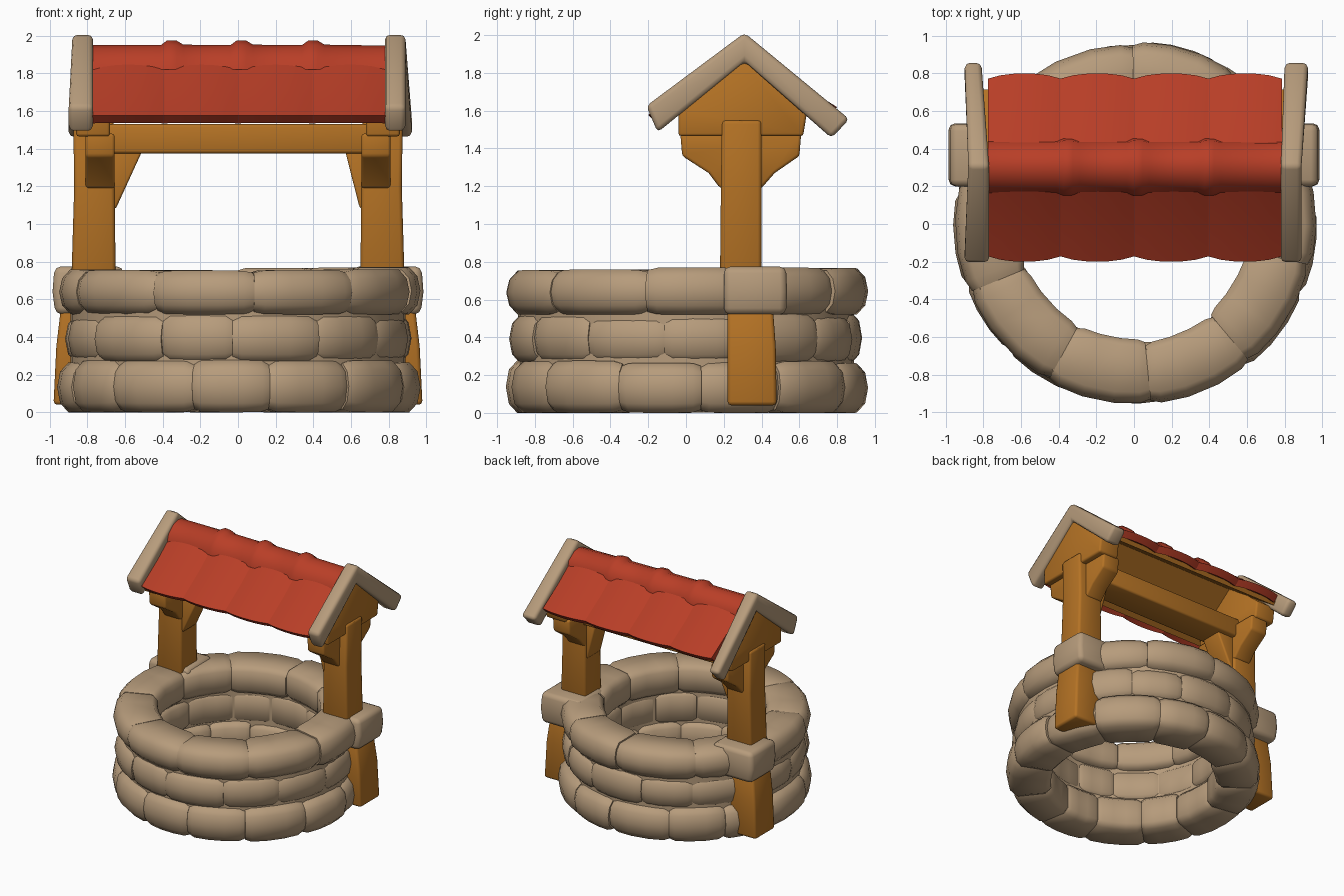
import bpy, bmesh, random
from math import sin, cos, pi, radians
from mathutils import Vector

random.seed(7)
if "Cube" in bpy.data.objects:
    bpy.data.objects.remove(bpy.data.objects["Cube"], do_unlink=True)


def material(name, rgb):
    m = bpy.data.materials.new(name)
    m.use_nodes = True
    m.diffuse_color = (*rgb, 1)
    m.node_tree.nodes["Principled BSDF"].inputs["Base Color"].default_value = (*rgb, 1)
    return m


STONE = material("tan stone", (0.47, 0.33, 0.20))
WOOD = material("orange wood", (0.46, 0.17, 0.018))
TILE = material("red tile", (0.48, 0.048, 0.02))


def loft(name, rings, mat, bevel=0.0, closed=False, angle=50):
    """Skin a list of equal-length point rings, capped unless closed."""
    bm = bmesh.new()
    vs = [[bm.verts.new(p) for p in ring] for ring in rings]
    n = len(vs[0])
    pairs = list(zip(vs, vs[1:]))
    if closed:
        pairs.append((vs[-1], vs[0]))
    for a, b in pairs:
        for i in range(n):
            j = (i + 1) % n
            bm.faces.new((a[i], a[j], b[j], b[i]))
    if not closed:
        bm.faces.new(vs[0][::-1])
        bm.faces.new(vs[-1])
    bmesh.ops.recalc_face_normals(bm, faces=bm.faces)
    if bevel:
        sharp = [e for e in bm.edges if e.calc_face_angle(0) > 0.5]
        bmesh.ops.bevel(bm, geom=sharp, offset=bevel, segments=2, profile=0.5,
                        affect='EDGES', clamp_overlap=True)
    mesh = bpy.data.meshes.new(name)
    bm.to_mesh(mesh)
    bm.free()
    mesh.materials.append(mat)
    ob = bpy.data.objects.new(name, mesh)
    bpy.context.collection.objects.link(ob)
    bpy.ops.object.select_all(action='DESELECT')
    ob.select_set(True)
    bpy.context.view_layer.objects.active = ob
    bpy.ops.object.shade_smooth_by_angle(angle=radians(angle))
    return ob


def prism_x(name, profile, x0, x1, mat, bevel=0.015):
    """Extrude a (y, z) profile along x."""
    return loft(name, [[(x, y, z) for y, z in profile] for x in (x0, x1)], mat, bevel)


def column(name, sections, mat, bevel=0.02):
    """Stack of rectangles (x0, x1, y0, y1, z)."""
    return loft(name, [[(a, c, z), (b, c, z), (b, d, z), (a, d, z)]
                       for a, b, c, d, z in sections], mat, bevel)


def stone(name, a0, a1, r0, r1, z0, z1):
    """Curved wall block with softened edges and slightly pinched ends."""
    c, cr, cz = 0.04, (r0 + r1) / 2, (z0 + z1) / 2
    profile = [(r0 + c, z0), (r1 - c * 1.3, z0), (r1 - 0.008, z0 + c * 1.2), (r1 + 0.008, cz),
               (r1 - 0.008, z1 - c * 1.2), (r1 - c * 1.3, z1), (r0 + c, z1),
               (r0, z1 - c), (r0, z0 + c)]
    rings = []
    for t, s in ((0.0, 0.88), (0.1, 0.98), (0.35, 1), (0.65, 1), (0.9, 0.98), (1.0, 0.88)):
        a = a0 + (a1 - a0) * t
        rings.append([((cr + (r - cr) * s) * cos(a), (cr + (r - cr) * s) * sin(a),
                       cz + (z - cz) * s) for r, z in profile])
    return loft(name, rings, STONE)


# Wall: a hidden core with three courses of stones
core = ((0.67, 0.03), (0.89, 0.03), (0.89, 0.73), (0.67, 0.73))
loft("wall_core", [[(r * cos(a), r * sin(a), z) for r, z in core]
                   for a in (2 * pi * i / 40 for i in range(40))], STONE, closed=True)
courses = (("bottom", 13, 0.63, 0.95, 0.0, 0.275, 6),
           ("middle", 13, 0.65, 0.92, 0.26, 0.53, 20),
           ("top", 10, 0.62, 0.95, 0.52, 0.765, 22))
for label, count, r0, r1, z0, z1, start in courses:
    step = 2 * pi / count
    joints = [radians(start) + step * (i + random.uniform(-0.1, 0.1)) for i in range(count)]
    joints.append(joints[0] + 2 * pi)
    for i in range(count):
        stone(f"{label}_stone_{i + 1}", joints[i], joints[i + 1],
              r0 + random.uniform(-0.012, 0.012), r1 + random.uniform(-0.012, 0.015),
              z0, z1 + random.uniform(-0.012, 0.006))

# Posts, braces and gables, one set on each side
for side, s, reach in (("left", 1, 0.57), ("right", -1, 0.51)):
    column(f"{side}_post_foot", [(s * 0.75, s * 0.98, 0.22, 0.48, 0.04),
                                 (s * 0.72, s * 0.965, 0.22, 0.475, 0.35),
                                 (s * 0.70, s * 0.94, 0.22, 0.46, 0.56)], WOOD)
    column(f"{side}_post_collar_stone", [(s * 0.62, s * 0.97, 0.20, 0.53, 0.52),
                                         (s * 0.60, s * 0.985, 0.20, 0.535, 0.64),
                                         (s * 0.61, s * 0.975, 0.20, 0.53, 0.775)],
           STONE, 0.035)
    column(f"{side}_post", [(s * 0.65, s * 0.885, 0.18, 0.40, 0.70),
                            (s * 0.655, s * 0.87, 0.185, 0.40, 1.2),
                            (s * 0.66, s * 0.875, 0.19, 0.40, 1.55)], WOOD)
    prism_x(f"{side}_bracket", [(-0.03, 1.48), (-0.02, 1.36), (0.12, 1.27), (0.18, 1.19),
                                (0.40, 1.19), (0.47, 1.27), (0.60, 1.36), (0.61, 1.48)],
            s * 0.655, s * 0.81, WOOD)
    prism_x(f"{side}_gable", [(-0.04, 1.465), (0.62, 1.465), (0.64, 1.59),
                              (0.30, 1.88), (-0.04, 1.61)], s * 0.68, s * 0.86, WOOD)
    brace = [(0.68, 1.06), (0.645, 1.09), (reach, 1.385), (0.68, 1.42)]
    loft(f"{side}_brace", [[(s * x, y, z) for x, z in brace] for y in (0.20, 0.38)],
         WOOD, 0.012)
    peg = [(0.285 + 0.035 * cos(pi * k / 4), 1.515 + 0.035 * sin(pi * k / 4)) for k in range(8)]
    prism_x(f"{side}_peg", peg, s * 0.85, s * 0.872, WOOD, 0.006)

prism_x("cross_beam", [(0.18, 1.375), (0.42, 1.375), (0.42, 1.53), (0.18, 1.53)],
        -0.72, 0.72, WOOD)

# Stone edge boards: top point, bottom point, near and far x at three stations
for side, stations in (
        ("left", ((-0.21, 1.625, -0.15, 1.485, 0.78, 0.89),
                  (0.31, 2.012, 0.31, 1.86, 0.78, 0.89),
                  (0.865, 1.555, 0.77, 1.455, 0.80, 0.925))),
        ("right", ((-0.21, 1.625, -0.15, 1.485, -0.90, -0.77),
                   (0.31, 2.012, 0.31, 1.86, -0.88, -0.77),
                   (0.865, 1.555, 0.77, 1.455, -0.90, -0.81)))):
    loft(f"{side}_edge_board", [[(a, y0, z0), (b, y0, z0), (b, y1, z1), (a, y1, z1)]
                                for y0, z0, y1, z1, a, b in stations], STONE, 0.025)

# Roof: a wooden panel and four bowed tile columns on each slope
edges = (-0.775, -0.39, 0.0, 0.395, 0.785)
for slope, ridge, eave in (("front", Vector((0, 0.29, 1.925)), Vector((0, -0.175, 1.58))),
                           ("back", Vector((0, 0.32, 1.935)), Vector((0, 0.775, 1.62)))):
    down = (eave - ridge).normalized()
    up = Vector((0, -down.z, down.y)) if down.y > 0 else Vector((0, down.z, -down.y))
    inner = [ridge - up * 0.05, eave - up * 0.05 - down * 0.04]
    panel = [(p.y, p.z) for p in (inner[0], inner[1], inner[1] - up * 0.035, inner[0] - up * 0.035)]
    prism_x(f"{slope}_roof_panel", panel, -0.80, 0.80, WOOD, 0)
    for i, (x0, x1) in enumerate(zip(edges, edges[1:])):
        rings = []
        for k in range(7):
            t = k / 6
            bow = sin(pi * t) ** 0.7
            along = Vector((x0 + (x1 - x0) * t, 0, 0))
            lift = up * (0.018 * bow - 0.005)
            reach = down * 0.022 * bow
            mid = ridge.lerp(eave, 0.55) - up * 0.012
            rings.append([along + ridge + lift, along + mid + lift,
                          along + eave + lift + reach,
                          along + eave + lift + reach - up * 0.06 - down * 0.012,
                          along + mid + lift - up * 0.045,
                          along + ridge + lift - up * 0.05])
        loft(f"{slope}_tile_{i + 1}", rings, TILE)

# Ridge cap with a raised lip at each tile joint
cap = ((0.165, 1.82), (0.18, 1.875), (0.24, 1.93), (0.30, 1.95),
       (0.36, 1.94), (0.43, 1.885), (0.44, 1.83), (0.30, 1.88))
stops = [(-0.775, 1.0)]
for x in (-0.35, 0.02, 0.40):
    stops += [(x - 0.06, 1.0), (x - 0.025, 1.2), (x + 0.025, 1.18), (x + 0.06, 1.02)]
stops.append((0.785, 0.98))
loft("ridge_cap", [[(x, 0.305 + (y - 0.305) * (1 + (s - 1) * 0.5), 1.82 + (z - 1.82) * s)
                    for y, z in cap] for x, s in stops], TILE)
